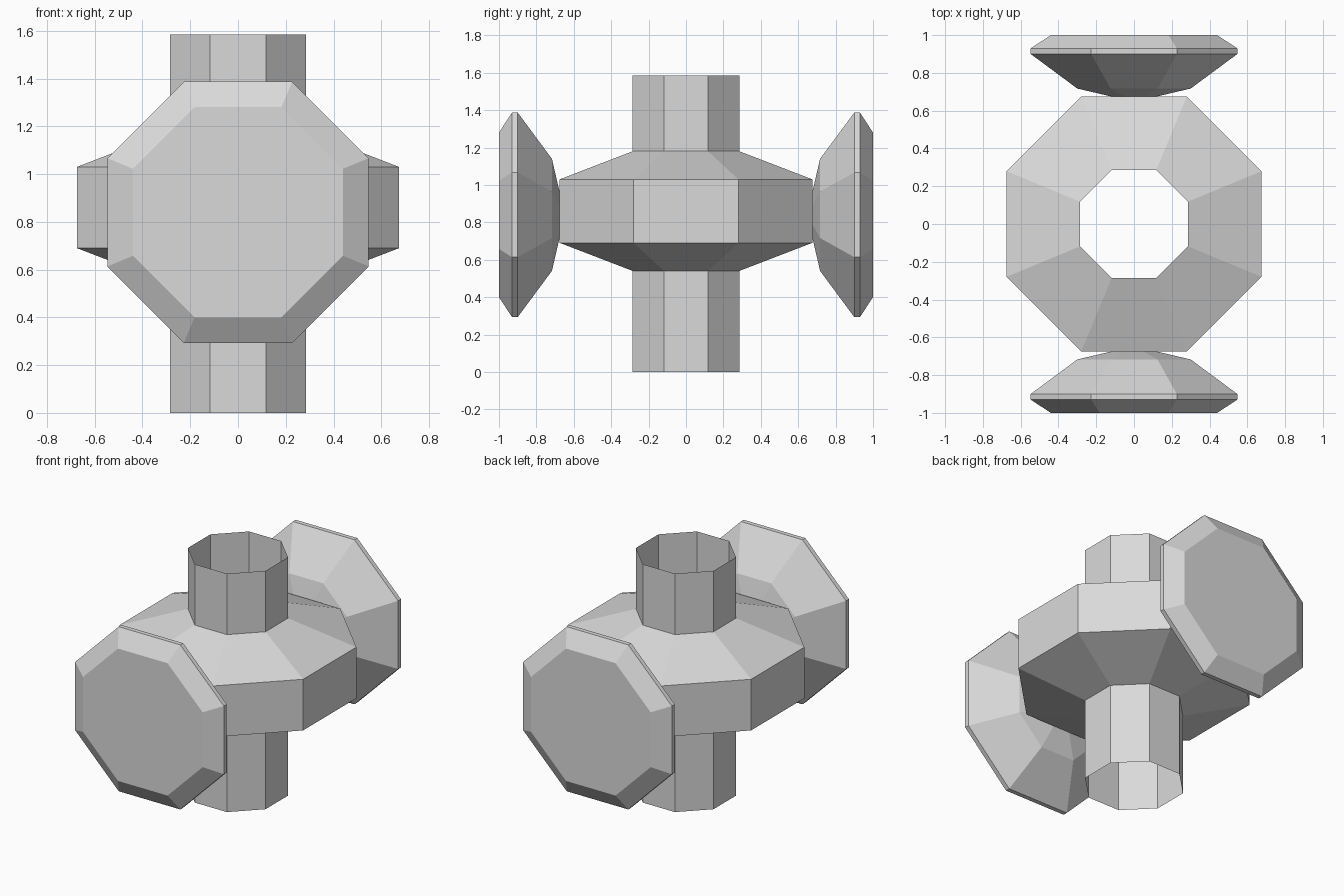
import bpy, bmesh, math

if "Cube" in bpy.data.objects:
    bpy.data.objects.remove(bpy.data.objects["Cube"])

SIDES = 8
HALF = math.pi / SIDES

grey = bpy.data.materials.new("light_grey")
grey.diffuse_color = (0.7, 0.7, 0.7, 1.0)
grey.use_nodes = True
grey.node_tree.nodes["Principled BSDF"].inputs["Base Color"].default_value = grey.diffuse_color


def lathe(name, profile, caps):
    """Octagonal skin through (half width across flats, height) rings."""
    bm = bmesh.new()
    rings = []
    for half, z in profile:
        r = half / math.cos(HALF)
        rings.append([bm.verts.new((r * math.cos(HALF * (2 * i + 1)),
                                    r * math.sin(HALF * (2 * i + 1)), z))
                      for i in range(SIDES)])
    for a, b in zip(rings, rings[1:]):
        for i in range(SIDES):
            j = (i + 1) % SIDES
            bm.faces.new((a[i], a[j], b[j], b[i]))
    if caps:
        bm.faces.new(rings[0][::-1])
        bm.faces.new(rings[-1])
    mesh = bpy.data.meshes.new(name)
    bm.to_mesh(mesh)
    bm.free()
    mesh.materials.append(grey)
    obj = bpy.data.objects.new(name, mesh)
    bpy.context.collection.objects.link(obj)
    return obj


# Open pipe swelling into a wide hub in the middle
lathe("pipe_and_hub", [(0.285, 0.0), (0.285, 0.54), (0.675, 0.69),
                       (0.675, 1.03), (0.285, 1.18), (0.285, 1.585)], False)

# Bevelled discs on the front and back of the hub
disc = [(0.12, 0.675), (0.30, 0.717), (0.547, 0.90), (0.547, 0.93), (0.44, 1.0)]
for name, side in (("front_disc", 1), ("back_disc", -1)):
    obj = lathe(name, disc, True)
    obj.location.z = 0.84
    obj.rotation_euler.x = side * math.pi / 2
